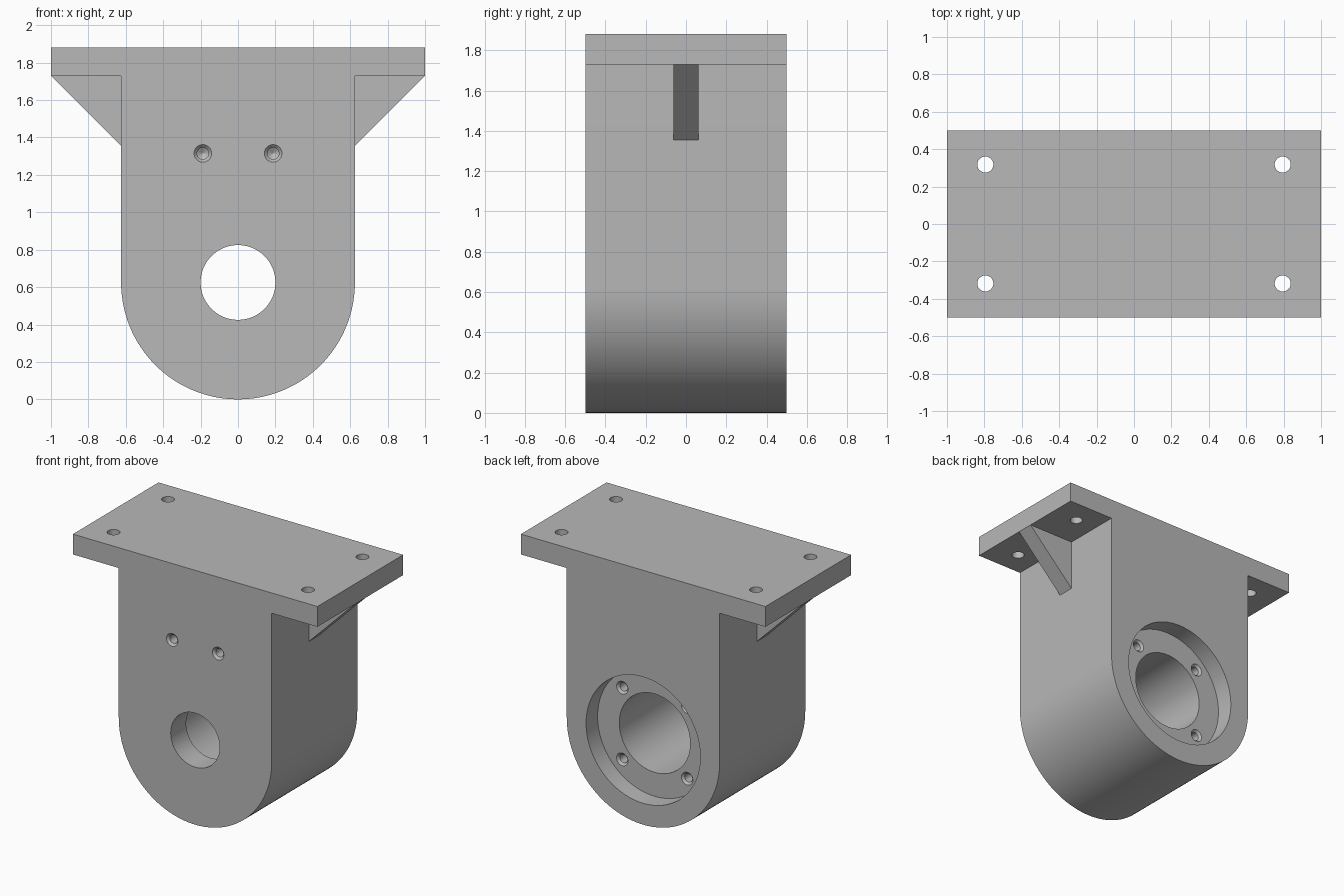
import bpy, bmesh
from math import cos, sin, pi, radians
from mathutils import Matrix, Vector

default = bpy.data.objects.get("Cube")
if default:
    bpy.data.objects.remove(default)

HALF_DEPTH = 0.5
BODY_R = 0.625       # half width of the body and radius of its round foot
PLATE_Z, TOP_Z = 1.73, 1.88

grey = bpy.data.materials.new("machined grey")
grey.use_nodes = True
colour = (0.48, 0.48, 0.48, 1)
grey.diffuse_color = colour
grey.node_tree.nodes["Principled BSDF"].inputs["Base Color"].default_value = colour


def finish(name, bm):
    bmesh.ops.recalc_face_normals(bm, faces=bm.faces[:])
    mesh = bpy.data.meshes.new(name)
    bm.to_mesh(mesh)
    bm.free()
    mesh.materials.append(grey)
    obj = bpy.data.objects.new(name, mesh)
    bpy.context.collection.objects.link(obj)
    return obj


def extrude_xz(name, outline, half):
    """Extrude an x-z outline symmetrically along y."""
    bm = bmesh.new()
    face = bm.faces.new([bm.verts.new((x, -half, z)) for x, z in outline])
    new = bmesh.ops.extrude_face_region(bm, geom=[face])["geom"]
    verts = [v for v in new if isinstance(v, bmesh.types.BMVert)]
    bmesh.ops.translate(bm, verts=verts, vec=(0, 2 * half, 0))
    return finish(name, bm)


def revolved_cutter(name, profile, origin, direction, sides):
    """Revolve (radius, depth) steps about an axis into a closed cutter."""
    bm = bmesh.new()
    rings = [[bm.verts.new((r * cos(2 * pi * i / sides), r * sin(2 * pi * i / sides), d))
              for i in range(sides)] for r, d in profile]
    for a, b in zip(rings, rings[1:]):
        for i in range(sides):
            j = (i + 1) % sides
            bm.faces.new((a[i], a[j], b[j], b[i]))
    bm.faces.new(rings[0])
    bm.faces.new(rings[-1])
    turn = Vector((0, 0, 1)).rotation_difference(Vector(direction)).to_matrix().to_4x4()
    bm.transform(Matrix.Translation(origin) @ turn)
    cutter = finish(name, bm)
    cutter.hide_render = True
    return cutter


def smooth(obj):
    bpy.ops.object.select_all(action="DESELECT")
    obj.select_set(True)
    bpy.context.view_layer.objects.active = obj
    bpy.ops.object.shade_smooth_by_angle(angle=radians(30))


# Body and mounting plate as one T-shaped outline with a round foot
foot = [(BODY_R * cos(a), BODY_R + BODY_R * sin(a))
        for a in (-pi * i / 64 for i in range(65))]
outline = [(-BODY_R, PLATE_Z), (-1, PLATE_Z), (-1, TOP_Z),
           (1, TOP_Z), (1, PLATE_Z), (BODY_R, PLATE_Z)] + foot
housing = extrude_xz("bearing_housing", outline, HALF_DEPTH)

# Stepped bore: back recess, bearing seat, narrow front opening
RECESS = 0.135
cutters = [revolved_cutter(
    "bore_cutter",
    [(0.467, -0.1), (0.467, RECESS), (0.29, RECESS), (0.29, 0.82), (0.2, 0.82), (0.2, 1.1)],
    (0, HALF_DEPTH, BODY_R), (0, -1, 0), 96)]

# Chamfered blind screw holes, two in front and four in the recess floor
screw = [(0.067, -0.02), (0.047, 0), (0.031, 0.016), (0.031, 0.2), (0.002, 0.218)]
for side in (-1, 1):
    cutters.append(revolved_cutter("front_screw_cutter", screw,
                                   (side * 0.188, -HALF_DEPTH, 1.315), (0, 1, 0), 32))
    for up in (-1, 1):
        cutters.append(revolved_cutter(
            "recess_screw_cutter", screw,
            (side * 0.265, HALF_DEPTH - RECESS, BODY_R + up * 0.265), (0, -1, 0), 32))
        # Through holes in the plate corners
        cutters.append(revolved_cutter(
            "plate_hole_cutter", [(0.043, -0.1), (0.043, 0.25)],
            (side * 0.795, up * 0.318, TOP_Z), (0, 0, -1), 32))

bpy.context.view_layer.objects.active = housing
for cutter in cutters:
    cut = housing.modifiers.new("cut", "BOOLEAN")
    cut.operation, cut.solver, cut.object = "DIFFERENCE", "EXACT", cutter
    bpy.ops.object.modifier_apply(modifier=cut.name)
for cutter in cutters:
    bpy.data.objects.remove(cutter)
smooth(housing)

# Triangular ribs bracing the plate overhangs
for side, label in ((1, "left"), (-1, "right")):
    extrude_xz(label + "_gusset",
               [(side * BODY_R, 1.355), (side * 1.0, PLATE_Z), (side * BODY_R, PLATE_Z)], 0.0625)
